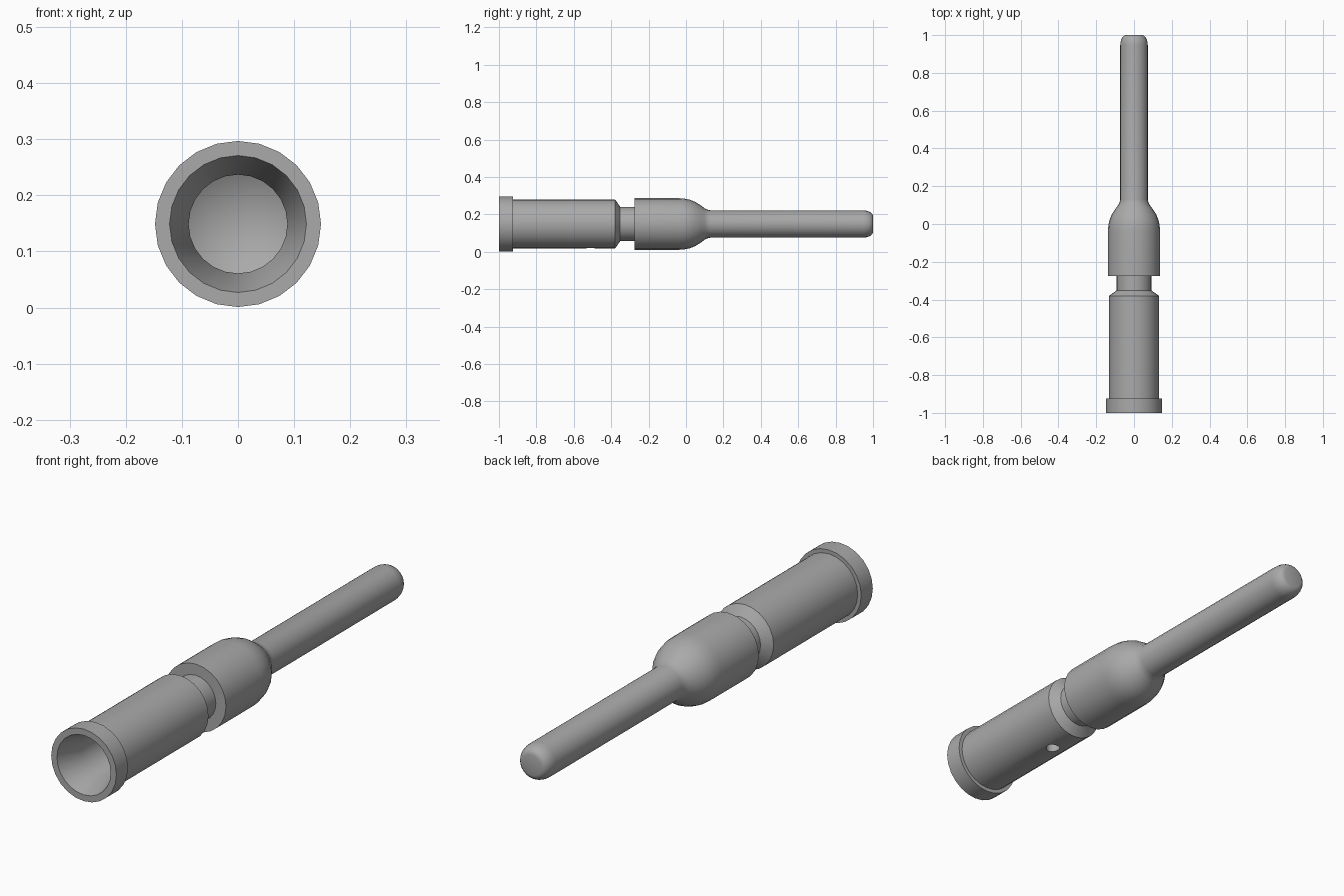
import bpy, bmesh, math
from mathutils import Vector, Matrix

if "Cube" in bpy.data.objects:
    bpy.data.objects.remove(bpy.data.objects["Cube"])

AXIS_Z = 0.149
SIDES = 24

steel = bpy.data.materials.new("grey metal")
steel.use_nodes = True
steel.diffuse_color = (0.4, 0.4, 0.4, 1)
steel.node_tree.nodes["Principled BSDF"].inputs["Base Color"].default_value = (0.4, 0.4, 0.4, 1)


def lathe(name, profile):
    """Turn (y, radius) points, from axis to axis, about the y axis."""
    bm = bmesh.new()
    verts = [bm.verts.new((r, y, 0)) for y, r in profile]
    edges = [bm.edges.new(pair) for pair in zip(verts, verts[1:])]
    bmesh.ops.spin(bm, geom=verts + edges, cent=(0, 0, 0), axis=(0, 1, 0),
                   angle=math.tau, steps=SIDES, use_duplicate=False)
    bmesh.ops.remove_doubles(bm, verts=bm.verts, dist=0.0005)
    bmesh.ops.recalc_face_normals(bm, faces=bm.faces)
    bm.transform(Matrix.Translation(Vector((0, 0, AXIS_Z))))
    mesh = bpy.data.meshes.new(name)
    bm.to_mesh(mesh)
    bm.free()
    mesh.materials.append(steel)
    obj = bpy.data.objects.new(name, mesh)
    bpy.context.collection.objects.link(obj)
    return obj


def smooth(obj):
    bpy.ops.object.select_all(action="DESELECT")
    obj.select_set(True)
    bpy.context.view_layer.objects.active = obj
    bpy.ops.object.shade_smooth_by_angle(angle=math.radians(28))


# Wire barrel: drilled bore with countersink, collar, sleeve, chamfer and neck
barrel = lathe("wire_barrel", [
    (-0.43, 0), (-0.48, 0.088), (-0.89, 0.088), (-1, 0.122),
    (-1, 0.148), (-0.925, 0.148), (-0.925, 0.132), (-0.38, 0.132),
    (-0.352, 0.092), (-0.25, 0.092), (-0.25, 0)])

# Inspection hole through the underside of the barrel
bpy.ops.mesh.primitive_cylinder_add(vertices=16, radius=0.028, depth=0.14,
                                    location=(0, -0.51, AXIS_Z - 0.13))
cutter = bpy.context.object
cutter.name = "hole_cutter"
cutter.hide_render = True
cutter.data.materials.append(steel)
cut = barrel.modifiers.new("inspection_hole", "BOOLEAN")
cut.operation = "DIFFERENCE"
cut.solver = "EXACT"
cut.object = cutter
bpy.context.view_layer.objects.active = barrel
bpy.ops.object.modifier_apply(modifier=cut.name)
bpy.data.objects.remove(cutter)
smooth(barrel)

# Contact pin: shoulder, curved nose, slim rod and rounded tip
tip = [(0.945 + 0.055 * math.sin(a), 0.043 + 0.03 * math.cos(a))
       for a in (math.pi / 2 * i / 5 for i in range(6))]
pin = lathe("contact_pin", [
    (-0.275, 0), (-0.275, 0.138), (-0.04, 0.138), (-0.01, 0.136),
    (0.02, 0.130), (0.05, 0.118), (0.08, 0.099), (0.1, 0.084),
    (0.113, 0.077), (0.13, 0.073)] + tip + [(1, 0)])
smooth(pin)
